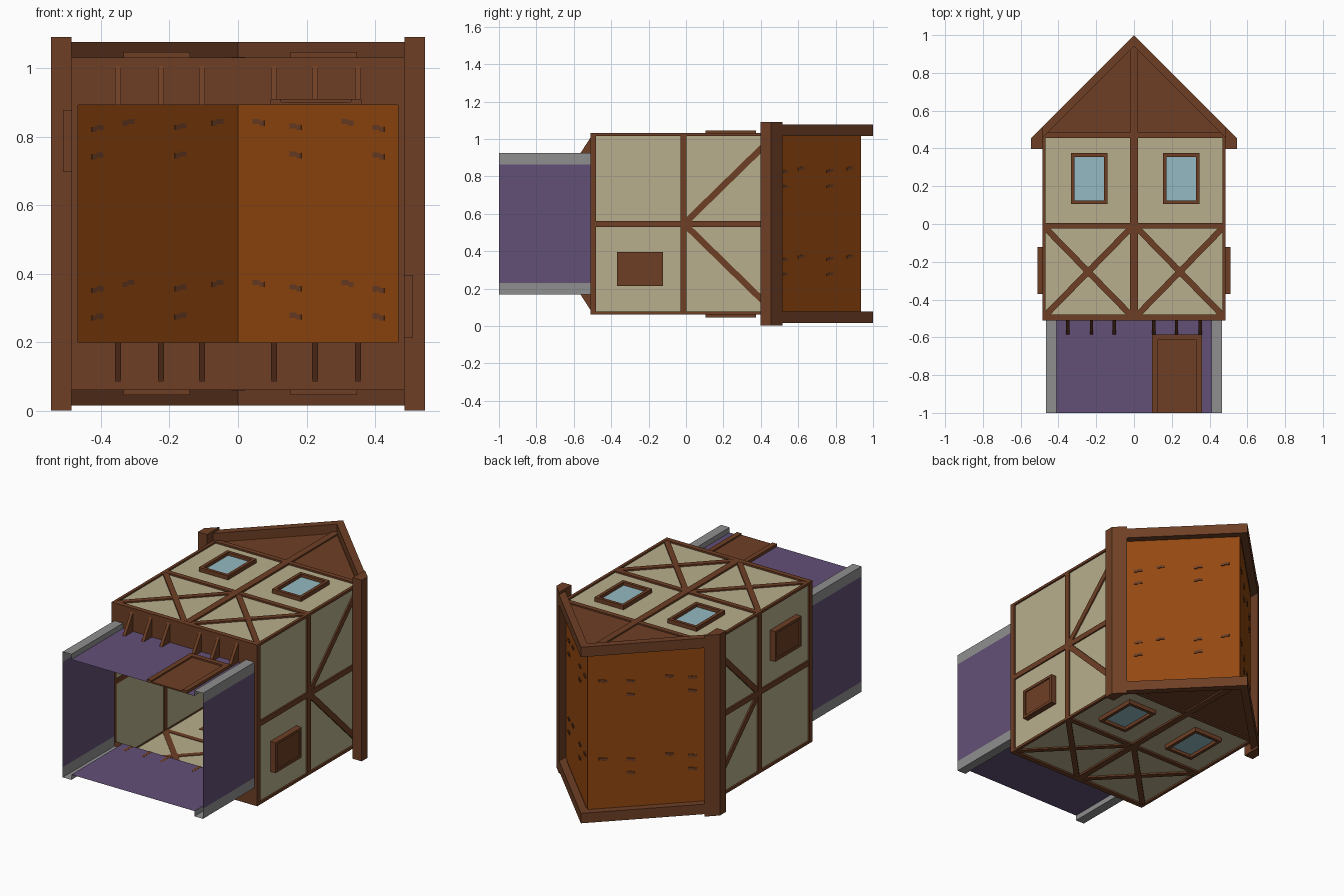
import bpy, bmesh, math
from mathutils import Vector

if "Cube" in bpy.data.objects:
    bpy.data.objects.remove(bpy.data.objects["Cube"])

C = 0.5465   # middle of the house depth (z)
W = 0.485    # half size of the upper storey

def srgb(r, g, b):
    f = lambda c: c / 12.92 if c <= 0.04045 else ((c + 0.055) / 1.055) ** 2.4
    return (f(r / 255), f(g / 255), f(b / 255), 1)

def material(name, *rgb):
    m = bpy.data.materials.new(name)
    m.diffuse_color = srgb(*rgb)
    m.use_nodes = True
    m.node_tree.nodes["Principled BSDF"].inputs["Base Color"].default_value = m.diffuse_color
    return m

timber = material("timber brown", 110, 63, 37)
plaster = material("plaster beige", 184, 175, 140)
stone = material("wall purple", 98, 80, 118)
grey = material("corner grey", 143, 143, 143)
glass = material("glass blue", 148, 186, 195)
roofing = material("roof orange", 148, 72, 16)

class Part:
    """One object collecting several simple solids and sheets."""
    def __init__(self, name, mat):
        self.name, self.mat, self.bm = name, mat, bmesh.new()

    def sheet(self, pts):
        self.bm.faces.new([self.bm.verts.new(p) for p in pts])

    def prism(self, bottom, top):
        a = [self.bm.verts.new(p) for p in bottom]
        b = [self.bm.verts.new(p) for p in top]
        n = len(a)
        self.bm.faces.new(a)
        self.bm.faces.new(b[::-1])
        for i in range(n):
            self.bm.faces.new((a[i], b[i], b[(i + 1) % n], a[(i + 1) % n]))

    def bar(self, face, p, q, w, d0, d1):
        p, q = Vector(p), Vector(q)
        n = (q - p).normalized()
        n = Vector((-n.y, n.x)) * w / 2
        ring = [p + n, q + n, q - n, p - n]
        self.prism([face(c.x, c.y, d0) for c in ring], [face(c.x, c.y, d1) for c in ring])

    def block(self, face, u0, u1, v0, v1, d0, d1):
        self.bar(face, (u0, (v0 + v1) / 2), (u1, (v0 + v1) / 2), v1 - v0, d0, d1)

    def frame(self, face, u0, u1, v0, v1, t, d0, d1):
        self.block(face, u0, u0 + t, v0, v1, d0, d1)
        self.block(face, u1 - t, u1, v0, v1, d0, d1)
        self.block(face, u0 + t, u1 - t, v0, v0 + t, d0, d1)
        self.block(face, u0 + t, u1 - t, v1 - t, v1, d0, d1)

    def done(self):
        bmesh.ops.recalc_face_normals(self.bm, faces=self.bm.faces)
        me = bpy.data.meshes.new(self.name)
        self.bm.to_mesh(me)
        self.bm.free()
        me.materials.append(self.mat)
        bpy.context.collection.objects.link(bpy.data.objects.new(self.name, me))

# wall planes: (across, up, outward) to world; the house "up" runs along +y
def gable_face(s):
    return lambda u, v, d: (u, v, C + s * d)

def side_face(s):
    return lambda u, v, d: (s * d, v, C + s * u)

ends = [("front", gable_face(1)), ("back", gable_face(-1))]
sides = [("right", side_face(1)), ("left", side_face(-1))]

# plaster walls of the upper storey
walls = Part("plaster_walls", plaster)
for _, f in ends + sides:
    walls.sheet([f(u, v, W - 0.01) for u, v in
                 ((-0.475, -0.5), (0.475, -0.5), (0.475, 0.46), (-0.475, 0.46))])
walls.done()

for name, f in ends:
    # timber frame with crossed braces
    t = Part(name + "_timbers", timber)
    lo, hi = W - 0.013, W
    t.block(f, -W, W, -0.51, -0.48, lo, hi)
    t.block(f, -W, W, -0.025, 0.005, lo, hi)
    t.block(f, -0.02, 0.02, -0.48, 0.95, lo, hi + 0.001)
    t.block(f, -W, W, 0.455, 0.485, lo, hi)
    for s in (-1, 1):
        t.block(f, min(s * 0.468, s * W), max(s * 0.468, s * W), -0.51, 0.455, lo, hi)
        t.bar(f, (s * 0.015, -0.485), (s * 0.47, -0.02), 0.032, lo, hi - 0.001)
        t.bar(f, (s * 0.015, -0.02), (s * 0.47, -0.485), 0.032, lo, hi - 0.002)
        t.bar(f, (s * 0.243 - 0.027, -0.2525), (s * 0.243 + 0.027, -0.2525), 0.054, lo, hi - 0.003)
    t.done()
    # windows
    fr, gl = Part(name + "_window_frames", timber), Part(name + "_window_glass", glass)
    for x in (-0.237, 0.25):
        fr.frame(f, x - 0.097, x + 0.097, 0.105, 0.375, 0.019, W - 0.012, W + 0.015)
        gl.block(f, x - 0.08, x + 0.08, 0.12, 0.36, W - 0.011, W - 0.004)
    fr.done()
    gl.done()
    # gable infill and bargeboards
    g = Part(name + "_gable", timber)
    g.sheet([f(u, v, W - 0.008) for u, v in ((-W, 0.455), (W, 0.455), (0, 0.94))])
    for s in (-1, 1):
        board = ((0, 1), (s * 0.545, 0.455), (s * 0.485, 0.455), (0, 0.94))
        g.prism([f(u, v, 0.47) for u, v in board], [f(u, v, 0.53) for u, v in board])
    g.done()
    # brackets under the overhang
    b = Part(name + "_brackets", timber)
    tri = ((-0.508, 0.346), (-0.508, 0.465), (-0.585, 0.346))
    for x in (0.105, 0.225, 0.35):
        for s in (-1, 1):
            b.prism([f(s * x - 0.009, v, d) for v, d in tri], [f(s * x + 0.009, v, d) for v, d in tri])
    b.done()

for name, f in sides:
    # side timbers with two braces
    t = Part(name + "_timbers", timber)
    lo, hi = W - 0.013, W
    t.block(f, -W, W, -0.51, -0.48, lo, hi)
    t.block(f, -W, W, -0.03, 0.003, lo, hi)
    t.block(f, -0.016, 0.016, -0.48, 0.41, lo, hi - 0.001)
    for s in (-1, 1):
        t.block(f, min(s * 0.47, s * W), max(s * 0.47, s * W), -0.51, 0.455, lo, hi)
        t.bar(f, (0, -0.01), (s * 0.42, 0.42), 0.034, lo, hi - 0.002)
    t.done()
    # shuttered hatch
    h = Part(name + "_hatch", timber)
    h.frame(f, -0.332, -0.15, -0.37, -0.122, 0.016, W - 0.011, W + 0.025)
    h.block(f, -0.316, -0.166, -0.354, -0.138, W - 0.011, W + 0.018)
    h.done()
    # eave beam
    e = Part(name + "_eave_beam", timber)
    prof = ((0.485, 0.398), (0.545, 0.398), (0.545, 0.455), (0.485, 0.515))
    e.prism([f(-0.545, v, d) for d, v in prof], [f(0.545, v, d) for d, v in prof])
    e.done()

# underside of the overhang
o = Part("overhang_underside", timber)
X, Z = 0.467, 0.3465
o.frame(lambda u, v, d: (u, d, C + v), -W, -X, -W, W, 0.009, -0.51, -0.509)
for s in (-1, 1):
    o.sheet([(-W, -0.51, C + s * Z), (W, -0.51, C + s * Z), (W, -0.51, C + s * W), (-W, -0.51, C + s * W)])
    o.sheet([(s * X, -0.5101, C - Z), (s * W, -0.5101, C - Z), (s * W, -0.5101, C + Z), (s * X, -0.5101, C + Z)])
o.done()

# ground floor walls and raised corner strips, open at the foot
g, c = Part("ground_floor_walls", stone), Part("corner_strips", grey)

def upright(part, x0, z0, x1, z1):
    part.sheet([(x0, -1, C + z0), (x1, -1, C + z1), (x1, -0.51, C + z1), (x0, -0.51, C + z0)])

for s in (-1, 1):
    upright(g, -0.41, s * Z, 0.41, s * Z)
    upright(g, s * X, -0.317, s * X, 0.317)
    for r in (-1, 1):
        path = [(0.41, Z), (0.41, 0.378), (X, 0.378), (X, 0.317)]
        for p, q in zip(path, path[1:]):
            upright(c, r * p[0], s * p[1], r * q[0], s * q[1])
g.done()
c.done()

# door
d = Part("door", timber)
f = gable_face(1)
d.block(f, 0.125, 0.33, -1, -0.615, Z, Z + 0.008)
d.block(f, 0.095, 0.125, -1, -0.585, Z, Z + 0.017)
d.block(f, 0.33, 0.36, -1, -0.585, Z, Z + 0.017)
d.block(f, 0.125, 0.33, -0.615, -0.585, Z, Z + 0.017)
d.done()

# roof slopes and scattered shingles
r, t = Part("roof_slopes", roofing), Part("shingles", timber)
k = math.sqrt(0.5)
spots = ((0.41, 0.825), (0.41, 0.745), (0.32, 0.843), (0.168, 0.83), (0.168, 0.748), (0.06, 0.843))
for s in (-1, 1):
    slope = lambda u, v, d: (s * (u * k + d * k), 0.935 - u * k + d * k, v)
    r.sheet([slope(u, v, 0) for u, v in ((0, C - 0.48), (0.685, C - 0.48), (0.685, C + 0.48), (0, C + 0.48))])
    for x, z in spots:
        for dz in (0, -0.47):
            u, v = x / k, z + dz
            t.block(slope, u - 0.024, u + 0.004, v - 0.006, v + 0.009, -0.001, 0.005)
            t.block(slope, u + 0.004, u + 0.024, v - 0.011, v + 0.004, -0.001, 0.005)
r.done()
t.done()
